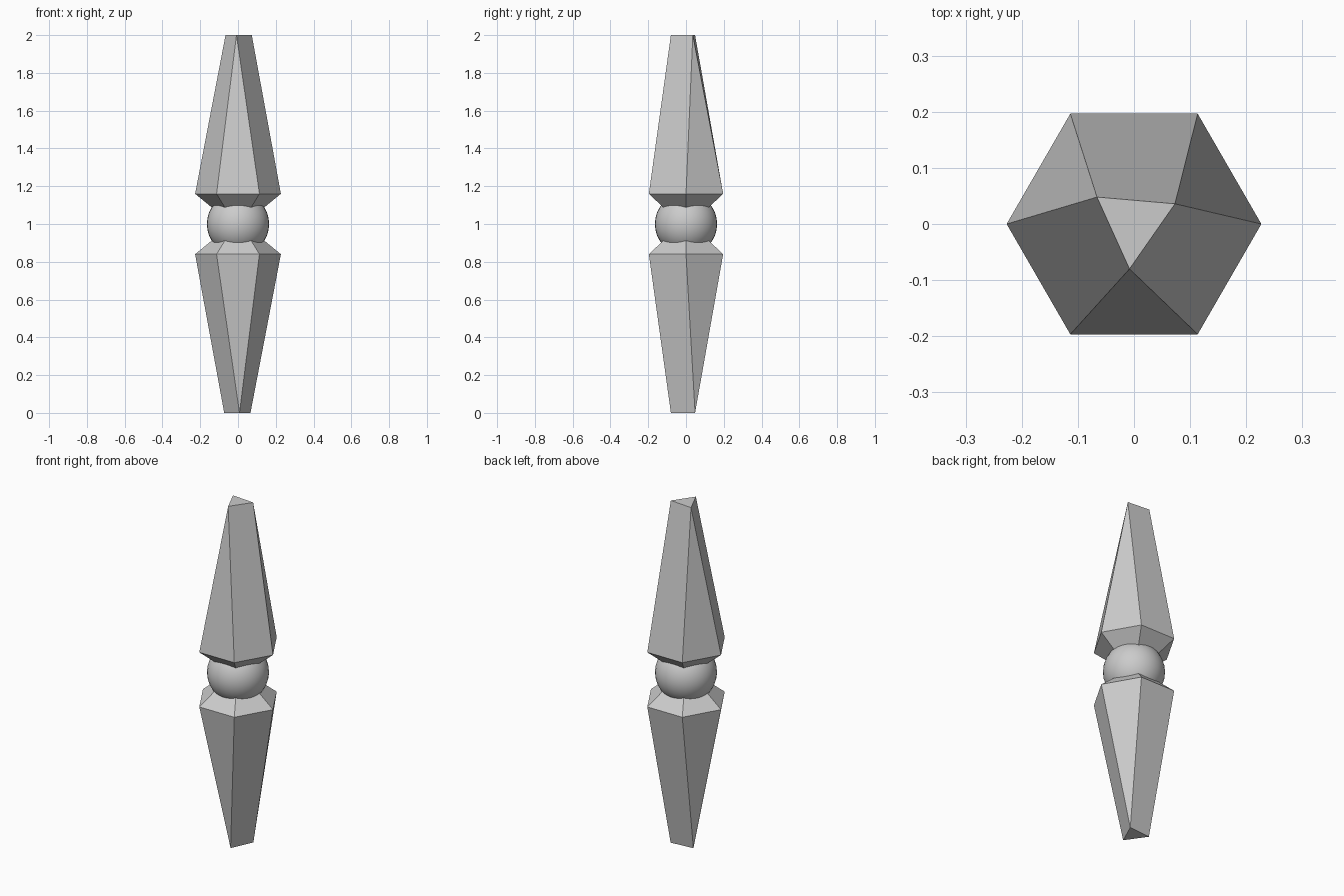
import bpy, bmesh, math
from mathutils import Matrix

cube = bpy.data.objects.get("Cube")
if cube:
    bpy.data.objects.remove(cube)

stone = bpy.data.materials.new("grey stone")
stone.use_nodes = True
stone.diffuse_color = (0.6, 0.6, 0.6, 1)
stone.node_tree.nodes["Principled BSDF"].inputs["Base Color"].default_value = stone.diffuse_color


def finish(name, bm):
    mesh = bpy.data.meshes.new(name)
    bmesh.ops.recalc_face_normals(bm, faces=bm.faces)
    bm.to_mesh(mesh)
    bm.free()
    mesh.materials.append(stone)
    obj = bpy.data.objects.new(name, mesh)
    bpy.context.collection.objects.link(obj)
    bpy.ops.object.select_all(action="DESELECT")
    obj.select_set(True)
    bpy.context.view_layer.objects.active = obj
    bpy.ops.object.shade_smooth_by_angle(angle=math.radians(30))
    return obj


def hexagon(bm, radius, z):
    angles = [math.radians(60 * i) for i in range(6)]
    return [bm.verts.new((radius * math.cos(a), radius * math.sin(a), z)) for a in angles]


def spike(name, turn):
    """Six-sided collar tapering to a small three-sided tip."""
    bm = bmesh.new()
    neck = hexagon(bm, 0.105, 0.06)
    collar = hexagon(bm, 0.227, 0.16)
    tip = [bm.verts.new((x, y, 1)) for x, y in
           ((0.073, 0.036), (-0.066, 0.048), (-0.008, -0.08))]
    for i in range(6):
        j = (i + 1) % 6
        bm.faces.new((neck[i], neck[j], collar[j], collar[i]))
        # triangles and quads alternate around the shaft
        a, b = tip[i // 2], tip[(j // 2) % 3]
        bm.faces.new((collar[i], collar[j], a) if a == b else (collar[i], collar[j], b, a))
    bm.faces.new(tip)
    bm.faces.new(neck[::-1])
    place = Matrix.Translation((0, 0, 1)) @ Matrix.Rotation(turn, 4, "Y")
    bm.transform(place)
    return finish(name, bm)


# The two spikes are the same part, turned half round about the y axis
spike("upper_spike", 0)
spike("lower_spike", math.pi)

# Ball joining the spikes
ball = bmesh.new()
bmesh.ops.create_uvsphere(ball, u_segments=32, v_segments=16, radius=0.165)
bmesh.ops.translate(ball, verts=ball.verts, vec=(0, 0, 1))
finish("centre_ball", ball)
